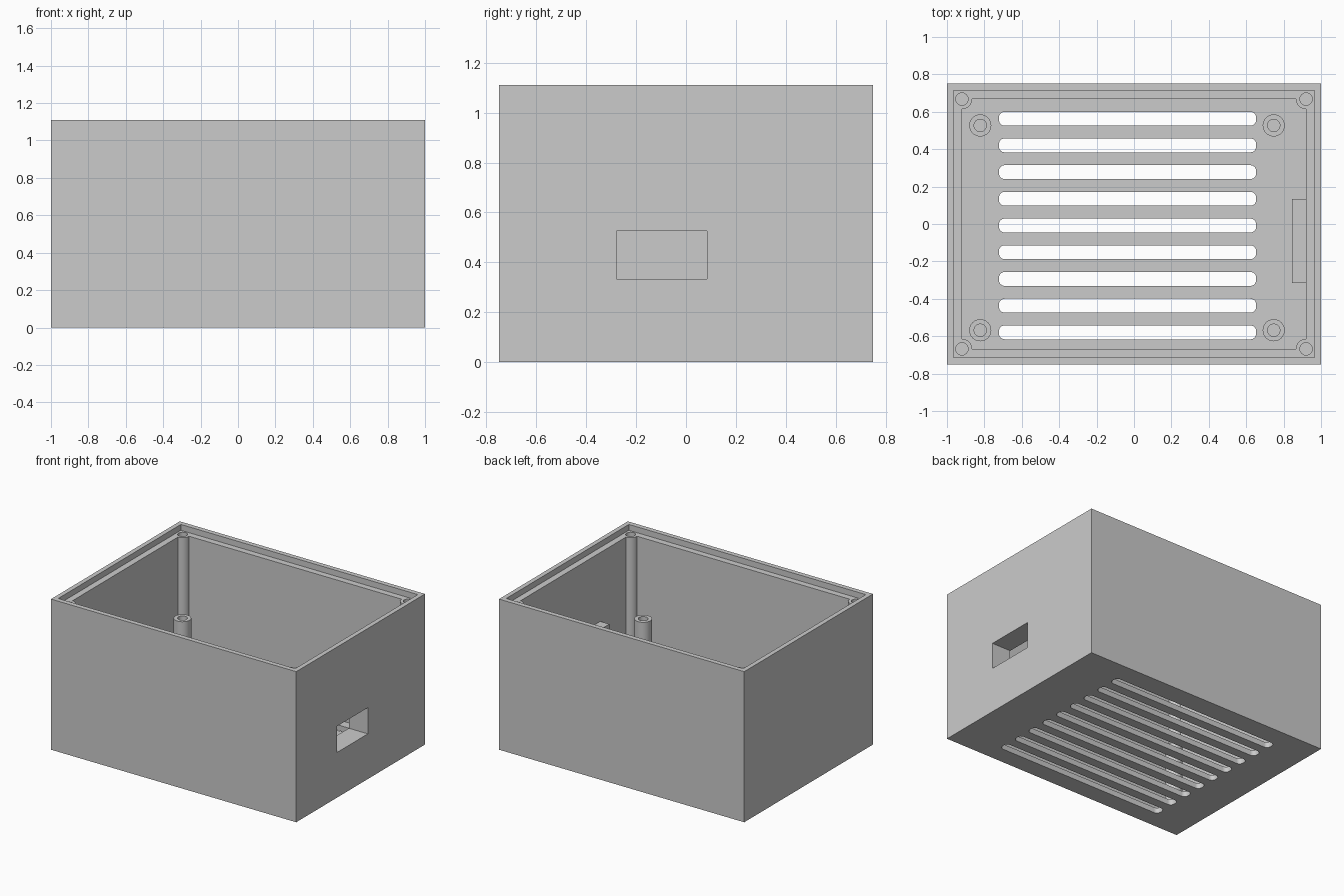
import bpy, bmesh
from mathutils import Matrix, Vector

if "Cube" in bpy.data.objects:
    bpy.data.objects.remove(bpy.data.objects["Cube"])

GREY = (0.6, 0.6, 0.6, 1)
grey = bpy.data.materials.new("grey plastic")
grey.use_nodes = True
grey.diffuse_color = GREY
grey.node_tree.nodes["Principled BSDF"].inputs["Base Color"].default_value = GREY

HEIGHT, FLOOR, LEDGE = 1.11, 0.04, 1.067
INNER_X, INNER_Y = 0.92, 0.668


def finish(name, bm):
    mesh = bpy.data.meshes.new(name)
    bm.to_mesh(mesh)
    bm.free()
    mesh.materials.append(grey)
    obj = bpy.data.objects.new(name, mesh)
    bpy.context.collection.objects.link(obj)
    return obj


def box(name, low, high, round_ends=0):
    low, high = Vector(low), Vector(high)
    bm = bmesh.new()
    size = Matrix.Diagonal((*(high - low), 1))
    bmesh.ops.create_cube(bm, size=1, matrix=Matrix.Translation((low + high) / 2) @ size)
    if round_ends:
        upright = [e for e in bm.edges if abs(e.verts[0].co.z - e.verts[1].co.z) > 0.01]
        bmesh.ops.bevel(bm, geom=upright, offset=round_ends, segments=6,
                        profile=0.5, affect='EDGES')
    return finish(name, bm)


def cylinder(name, x, y, radius, bottom, top):
    bm = bmesh.new()
    bmesh.ops.create_cone(bm, cap_ends=True, segments=32, radius1=radius, radius2=radius,
                          depth=top - bottom,
                          matrix=Matrix.Translation((x, y, (bottom + top) / 2)))
    return finish(name, bm)


def combine(target, tool, operation):
    mod = target.modifiers.new(operation.title(), 'BOOLEAN')
    mod.operation = operation
    mod.solver = 'EXACT'
    mod.object = tool
    bpy.context.view_layer.objects.active = target
    bpy.ops.object.modifier_apply(modifier=mod.name)
    bpy.data.objects.remove(tool)


def cut(target, tool):
    combine(target, tool, 'DIFFERENCE')


# Open box shell
case = box("case", (-1, -0.75, 0), (1, 0.75, HEIGHT))
cut(case, box("cavity", (-INNER_X, -INNER_Y, FLOOR), (INNER_X, INNER_Y, HEIGHT + 0.1)))

# Corner screw posts and the block behind the port
corners = [(sx, sy) for sx in (-1, 1) for sy in (-1, 1)]
for sx, sy in corners:
    post = cylinder("corner_post", sx * INNER_X, sy * INNER_Y, 0.054, 0.02, LEDGE + 0.02)
    combine(case, post, 'UNION')
combine(case, box("port_block", (0.845, -0.315, 0.3), (0.95, 0.134, 0.56)), 'UNION')

# Recessed lip for the lid, screw holes and port opening
cut(case, box("lip", (-0.966, -0.714, LEDGE), (0.966, 0.714, HEIGHT + 0.1)))
for sx, sy in corners:
    cut(case, cylinder("screw_hole", sx * INNER_X, sy * INNER_Y, 0.033, 0.6, HEIGHT + 0.1))
cut(case, box("port", (0.8, -0.278, 0.333), (1.1, 0.084, 0.526)))

# Floor vents
for i in range(9):
    y = 0.563 - i * 0.1428
    cut(case, box("vent", (-0.722, y - 0.037, -0.1), (0.653, y + 0.037, 0.1), 0.03))

# Board standoffs with screw holes
parts = [case]
for side, x in (("right", -0.822), ("left", 0.747)):
    for end, y in (("front", -0.568), ("back", 0.527)):
        standoff = cylinder(f"standoff_{end}_{side}", x, y, 0.059, FLOOR, 0.53)
        cut(standoff, cylinder("bore", x, y, 0.033, FLOOR + 0.02, 0.6))
        parts.append(standoff)

# Smooth round walls, crisp edges
for obj in parts:
    bpy.ops.object.select_all(action='DESELECT')
    obj.select_set(True)
    bpy.context.view_layer.objects.active = obj
    bpy.ops.object.shade_smooth_by_angle()
